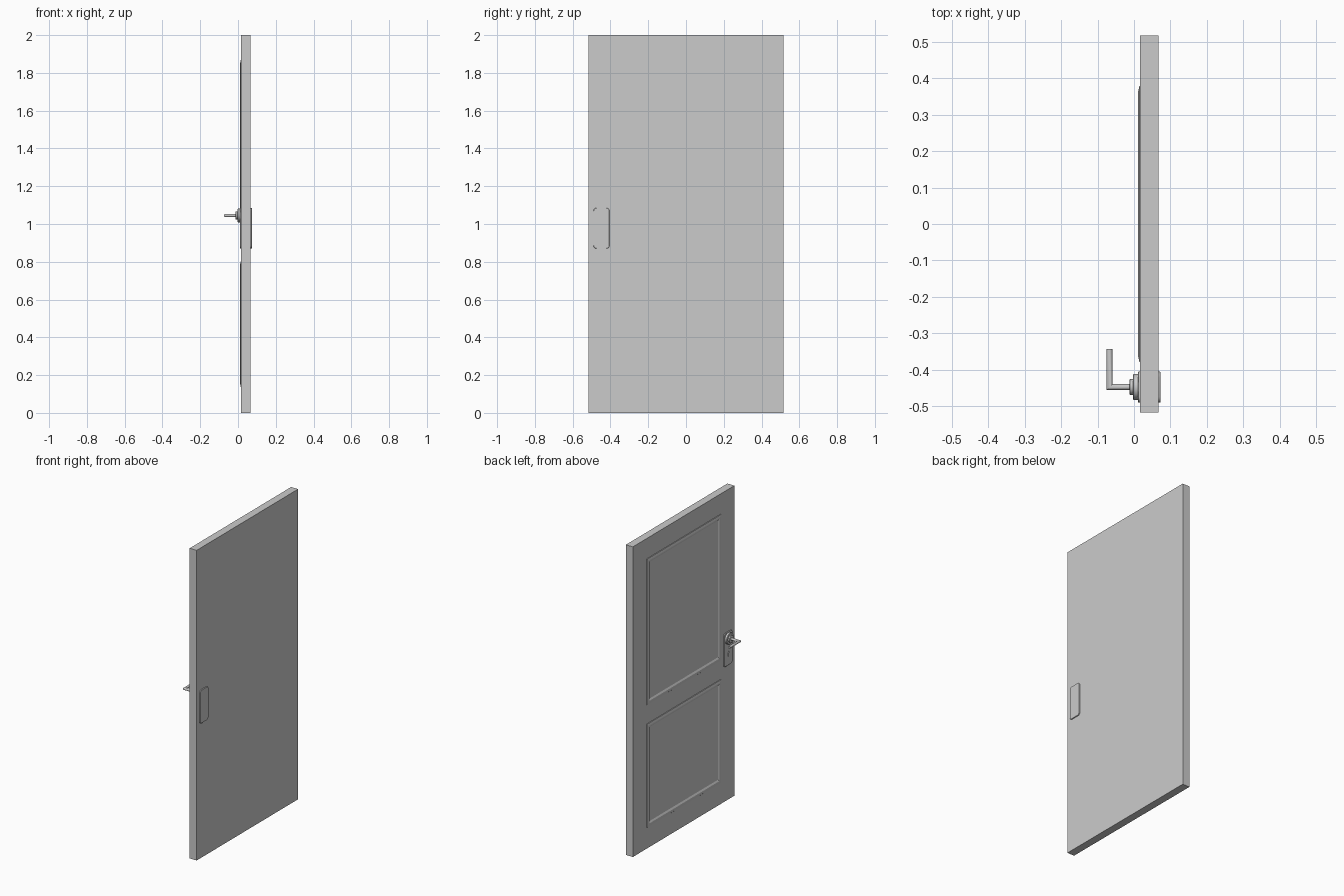
import bpy, bmesh, math
from mathutils import Vector

if "Cube" in bpy.data.objects:
    bpy.data.objects.remove(bpy.data.objects["Cube"])

HY, HZ = -0.447, 1.045   # handle axis


def finish(name, bm, smooth=False):
    bmesh.ops.recalc_face_normals(bm, faces=bm.faces)
    me = bpy.data.meshes.new(name)
    bm.to_mesh(me)
    bm.free()
    ob = bpy.data.objects.new(name, me)
    bpy.context.collection.objects.link(ob)
    if smooth:
        bpy.context.view_layer.objects.active = ob
        ob.select_set(True)
        bpy.ops.object.shade_smooth_by_angle(angle=math.radians(35))
        ob.select_set(False)
    return ob


def loft(name, rings, caps=True, smooth=False):
    """Join consecutive closed rings of points with quads."""
    bm = bmesh.new()
    vs = [[bm.verts.new(p) for p in r] for r in rings]
    n = len(vs[0])
    for a, b in zip(vs, vs[1:]):
        for i in range(n):
            j = (i + 1) % n
            bm.faces.new((a[i], a[j], b[j], b[i]))
    if caps:
        bm.faces.new(vs[0])
        bm.faces.new(vs[-1])
    return finish(name, bm, smooth)


def rect(x, y0, y1, z0, z1, inset=0.0):
    y0, y1, z0, z1 = y0 + inset, y1 - inset, z0 + inset, z1 - inset
    return [(x, y0, z0), (x, y1, z0), (x, y1, z1), (x, y0, z1)]


def round_rect(x, y0, y1, z0, z1, r, inset=0.0):
    pts = []
    for k, (cy, cz) in enumerate([(y1 - r, z1 - r), (y0 + r, z1 - r),
                                  (y0 + r, z0 + r), (y1 - r, z0 + r)]):
        for s in range(6):
            a = math.radians(90 * k + 18 * s)
            pts.append((x, cy + (r - inset) * math.cos(a), cz + (r - inset) * math.sin(a)))
    return pts


def circle(x, r, n=32, y=HY, z=HZ):
    return [(x, y + r * math.cos(2 * math.pi * i / n), z + r * math.sin(2 * math.pi * i / n))
            for i in range(n)]


# Door slab
loft("door_slab", [rect(x, -0.517, 0.517, 0, 2) for x in (0.017, 0.067)])

# Raised panel mouldings
profile = [(0.0, 0.018), (0.003, 0.0145), (0.016, 0.0115), (0.022, 0.0115), (0.034, 0.018)]
for name, z0, z1 in (("lower_moulding", 0.135, 0.805), ("upper_moulding", 0.925, 1.87)):
    loft(name, [rect(x, -0.38, 0.38, z0, z1, i) for i, x in profile], caps=False)

# Lock plates on both faces
plate = (-0.49, -0.405, 0.87, 1.085, 0.016)
lock_plate = loft("lock_plate", [round_rect(0.018, *plate), round_rect(0.0125, *plate),
                                 round_rect(0.011, *plate, 0.0015)], smooth=True)
loft("back_plate", [round_rect(0.066, *plate), round_rect(0.0715, *plate),
                    round_rect(0.073, *plate, 0.0015)], smooth=True)

# Keyhole cut: round top with a slot below
R = 0.008
cut = [[(x, HY + R * math.cos(math.radians(a)), 0.955 + R * math.sin(math.radians(a)))
        for a in range(-60, 241, 20)] + [(x, HY - 0.004, 0.925), (x, HY + 0.004, 0.925)]
       for x in (0.0, 0.0155)]
cutter = loft("keyhole_cutter", cut)
cutter.hide_render = True
cutter.hide_set(True)
mod = lock_plate.modifiers.new("keyhole", 'BOOLEAN')
mod.object = cutter
mod.solver = 'EXACT'

# Stepped rosette
loft("rosette", [circle(0.013, 0.036), circle(-0.001, 0.036), circle(-0.003, 0.034),
                 circle(-0.003, 0.022), circle(-0.011, 0.022), circle(-0.012, 0.020)], smooth=True)

# Lever: round bar with a mitred corner
r, n, cx = 0.008, 16, -0.067
rings = [[], [], []]
for i in range(n):
    a = 2 * math.pi * i / n
    u, w = r * math.cos(a), r * math.sin(a)
    rings[0].append(Vector((-0.010, HY + u, HZ + w)))
    rings[1].append(Vector((cx + u, HY + u, HZ + w)))
    rings[2].append(Vector((cx + u, -0.343, HZ + w)))
loft("lever", rings, smooth=True)
